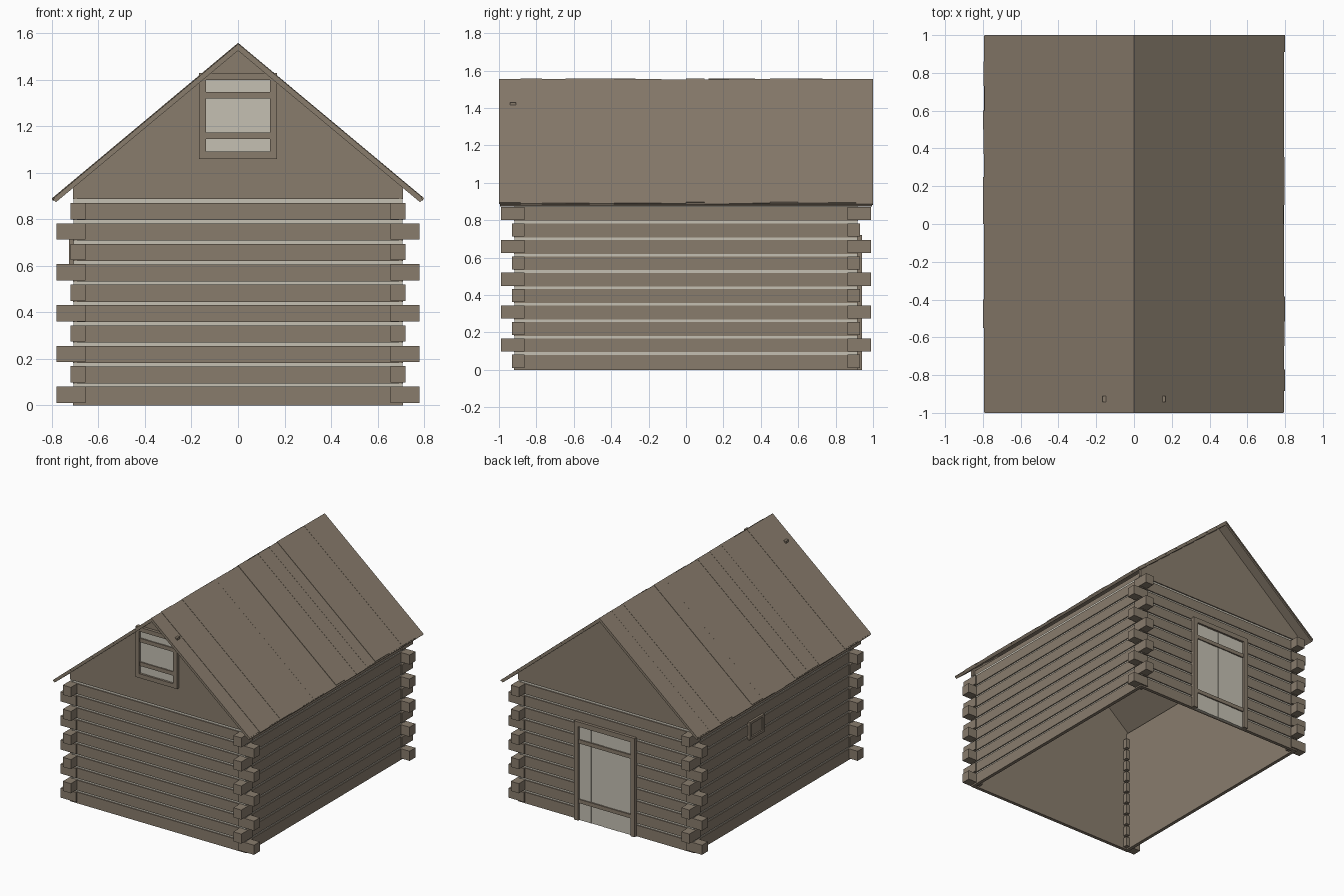
import bpy, bmesh, random
from mathutils import Matrix, Vector

random.seed(4)
cube = bpy.data.objects.get("Cube")
if cube:
    bpy.data.objects.remove(cube, do_unlink=True)


def material(name, colour):
    m = bpy.data.materials.new(name)
    m.use_nodes = True
    m.diffuse_color = (*colour, 1)
    m.node_tree.nodes["Principled BSDF"].inputs["Base Color"].default_value = (*colour, 1)
    return m


WOOD = material("weathered brown wood", (0.25, 0.203, 0.152))
PALE = material("pale grey wood and chinking", (0.56, 0.53, 0.45))


def finish(name, bm, mat):
    bmesh.ops.recalc_face_normals(bm, faces=bm.faces)
    mesh = bpy.data.meshes.new(name)
    bm.to_mesh(mesh)
    bm.free()
    mesh.materials.append(mat)
    ob = bpy.data.objects.new(name, mesh)
    bpy.context.collection.objects.link(ob)
    return ob


def boxes(name, spans, mat):
    """One object made of boxes, each given as (x0, x1, y0, y1, z0, z1)."""
    bm = bmesh.new()
    for x0, x1, y0, y1, z0, z1 in spans:
        centre = Vector((x0 + x1, y0 + y1, z0 + z1)) / 2
        size = Vector((abs(x1 - x0), abs(y1 - y0), abs(z1 - z0)))
        bmesh.ops.create_cube(bm, size=1, matrix=Matrix.Translation(centre) @ Matrix.Diagonal(size).to_4x4())
    return finish(name, bm, mat)


def prisms(name, items, mat):
    """One object made of xz profiles extruded along y, each (profile, y0, y1)."""
    bm = bmesh.new()
    for profile, y0, y1 in items:
        face = bm.faces.new([bm.verts.new((x, y0, z)) for x, z in profile])
        ext = bmesh.ops.extrude_face_region(bm, geom=[face])
        verts = [v for v in ext["geom"] if isinstance(v, bmesh.types.BMVert)]
        bmesh.ops.translate(bm, verts=verts, vec=(0, y1 - y0, 0))
    return finish(name, bm, mat)


ROWS, PITCH = 10, 0.0877
WX, WY = 0.71, 0.92          # outer faces of the log walls
RIDGE, SLOPE, EAVE = 1.555, 0.835, 0.795


def roof_z(x):
    return RIDGE - SLOPE * abs(x)


# Log walls: proud logs, recessed chinking and a plain inner lining
log_z = [(k * PITCH + (0.007 if k else 0), (k + 1) * PITCH - 0.007) for k in range(ROWS)]
for s, side in ((-1, "front"), (1, "back")):
    boxes(side + "_wall_logs", [(-WX, WX, s * (WY - 0.02), s * WY, a, b) for a, b in log_z], WOOD)
    boxes(side + "_chinking", [(-WX + 0.003, WX - 0.003, s * (WY - 0.018), s * (WY - 0.008), 0.01, 0.89)], PALE)
    boxes(side + "_wall_lining", [(-WX + 0.02, WX - 0.02, s * (WY - 0.025), s * (WY - 0.017), 0, 0.9)], WOOD)
    # Plain gable above the logs
    peak = RIDGE - 0.02
    gable = [(-WX, 0.887), (WX, 0.887), (WX, roof_z(WX) - 0.02), (0, peak), (-WX, roof_z(WX) - 0.02)]
    prisms(side + "_gable", [(gable, s * (WY - 0.022), s * WY)], WOOD)
for s, side in ((-1, "right"), (1, "left")):
    boxes(side + "_wall_logs", [(s * (WX - 0.02), s * WX, -WY, WY, a, b) for a, b in log_z], WOOD)
    boxes(side + "_chinking", [(s * (WX - 0.018), s * (WX - 0.008), -WY + 0.003, WY - 0.003, 0.01, 0.89)], PALE)
    boxes(side + "_wall_lining", [(s * (WX - 0.025), s * (WX - 0.017), -WY + 0.02, WY - 0.02, 0, 0.93)], WOOD)

# Crossed log ends at the corners, alternating direction row by row
ends = []
for k in range(ROWS):
    z0, z1 = k * PITCH + 0.011, k * PITCH + 0.081
    x1, y1 = (0.78, 0.93) if k % 2 == 0 else (0.72, 0.99)
    for sx in (-1, 1):
        for sy in (-1, 1):
            ends.append((sx * 0.655, sx * x1, sy * 0.863, sy * y1, z0, z1))
boxes("corner_log_ends", ends, WOOD)

# Roof: a slab on each slope with uneven planks on top
cuts = {1: [-1, -.885, -.77, -.645, -.515, -.385, -.26, -.13, 0, .1, .23, .355, .45, .6, .76, .91, 1],
        -1: [-1, -.85, -.7, -.55, -.4, -.27, -.13, 0, .12, .25, .37, .5, .6, .73, .86, 1]}
for s, side in ((-1, "right"), (1, "left")):
    slab = [(0, RIDGE - 0.03), (0, RIDGE - 0.006), (s * EAVE, roof_z(EAVE) - 0.006),
            (s * (EAVE - 0.012), roof_z(EAVE) - 0.018)]
    prisms(side + "_roof_slab", [(slab, -0.995, 0.995)], WOOD)
    planks = []
    for a, b in zip(cuts[s], cuts[s][1:]):
        lift = random.uniform(-0.003, 0.004)
        end = EAVE + random.uniform(-0.004, 0.006)
        planks.append(([(0, RIDGE - 0.012), (0, RIDGE + lift), (s * end, roof_z(end) + lift),
                        (s * (end - 0.006), roof_z(end) - 0.007)], a, b))
    prisms(side + "_roof_planks", planks, WOOD)


def opening(name, s, half, z0, z1, rim, battens, seams, sill):
    """Framed, boarded opening on the front (s=-1) or back (s=1) wall."""
    inner = half - rim
    bottom = z0 + (rim if sill else 0)
    y0, yf = s * (WY - 0.01), s * (WY + 0.022)
    frame = [(e * inner, e * half, y0, yf, z0, z1) for e in (-1, 1)]
    frame.append((-inner, inner, y0, yf, z1 - rim, z1))
    if sill:
        frame.append((-inner, inner, y0, yf, z0, bottom))
    boxes(name + "_frame", frame, WOOD)
    edges = [-inner] + [t * inner for t in seams] + [inner]
    boxes(name + "_boards", [(a, b, y0, s * (WY + 0.006 + 0.002 * (i % 2)), bottom, z1 - rim)
                             for i, (a, b) in enumerate(zip(edges, edges[1:]))], PALE)
    boxes(name + "_battens", [(-inner, inner, y0, s * (WY + 0.016), z - 0.014, z + 0.014) for z in battens], WOOD)


opening("gable_window", -1, 0.168, 1.06, 1.43, 0.031, (1.16, 1.333), (-0.58, 0.2, 0.58), True)
opening("back_door", 1, 0.245, 0.0, 0.72, 0.035, (0.14, 0.575), (-0.5, 0.05, 0.55), False)

# Small shuttered hatch on the right wall
hy0, hy1, hz0, hz1, t = 0.13, 0.30, 0.59, 0.72, 0.018
hx0, hx1 = -WX + 0.01, -WX - 0.016
boxes("hatch_frame", [(hx0, hx1, hy0, hy0 + t, hz0, hz1), (hx0, hx1, hy1 - t, hy1, hz0, hz1),
                      (hx0, hx1, hy0 + t, hy1 - t, hz0, hz0 + t),
                      (hx0, hx1, hy0 + t, hy1 - t, hz1 - t, hz1)], WOOD)
boxes("hatch_panel", [(hx0, -WX - 0.006, hy0 + t, hy1 - t, hz0 + t, hz1 - t)], WOOD)
